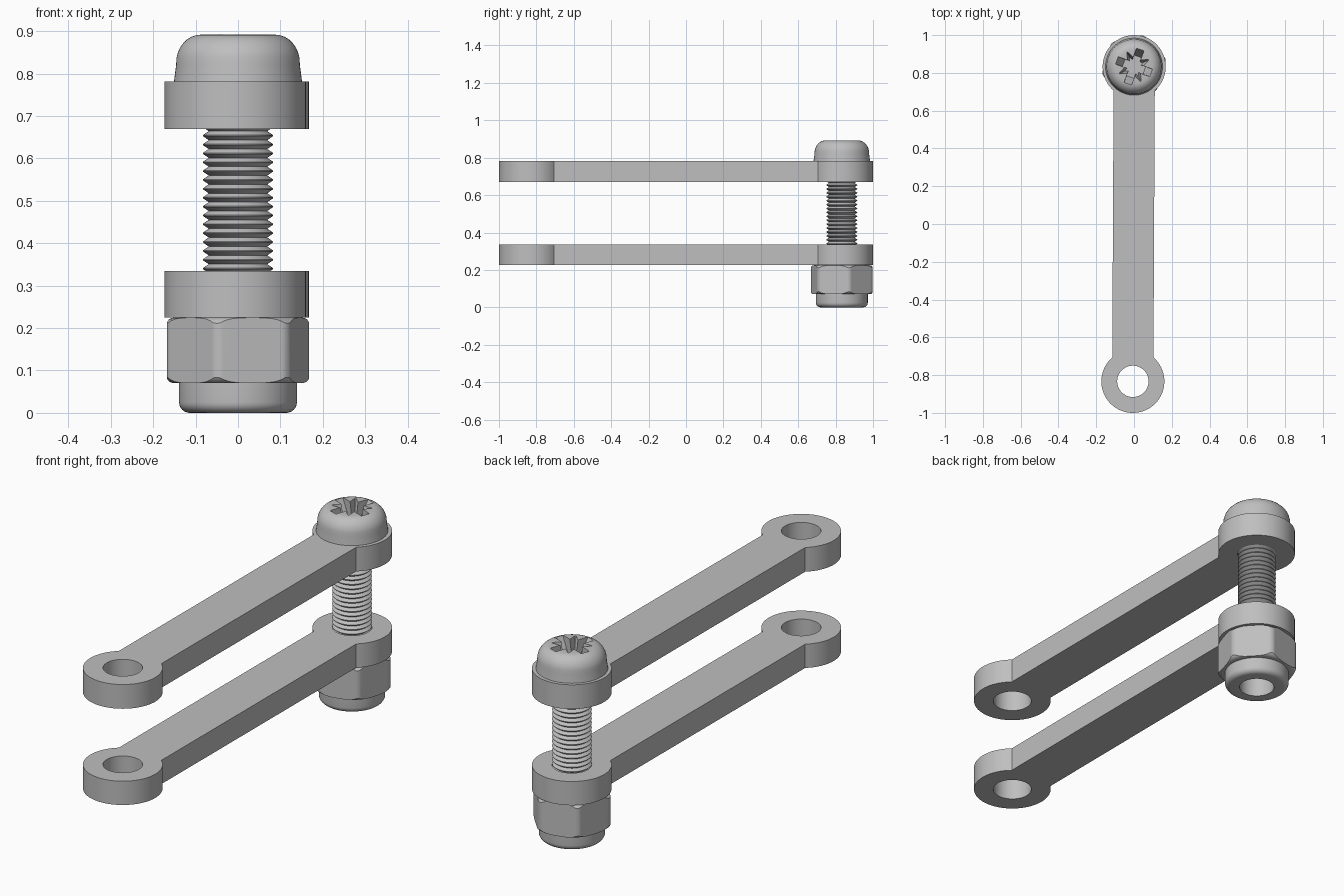
import bpy, bmesh
from math import sin, cos, pi, radians, sqrt, atan2, asin

cube = bpy.data.objects.get("Cube")
if cube:
    bpy.data.objects.remove(cube)

grey = bpy.data.materials.new("plain_grey")
grey.use_nodes = True
COLOUR = (0.52, 0.52, 0.52, 1)
grey.diffuse_color = COLOUR
grey.node_tree.nodes["Principled BSDF"].inputs["Base Color"].default_value = COLOUR

END_Y = 0.833      # distance of the eyelets from the centre
SCREW = (0, END_Y)


def finish(name, bm):
    """Turn a bmesh into a named object."""
    bmesh.ops.recalc_face_normals(bm, faces=bm.faces)
    mesh = bpy.data.meshes.new(name)
    bm.to_mesh(mesh)
    bm.free()
    mesh.materials.append(grey)
    obj = bpy.data.objects.new(name, mesh)
    bpy.context.collection.objects.link(obj)
    return obj


def lathe(name, profile, at=SCREW, steps=64, closed=False):
    """Spin a (radius, z) profile round a vertical axis."""
    bm = bmesh.new()
    verts = [bm.verts.new((at[0] + r, at[1], z)) for r, z in profile]
    edges = [bm.edges.new(pair) for pair in zip(verts, verts[1:])]
    if closed:
        edges.append(bm.edges.new((verts[-1], verts[0])))
    bmesh.ops.spin(bm, geom=verts + edges, cent=(*at, 0), axis=(0, 0, 1),
                   angle=2 * pi, steps=steps)
    bmesh.ops.remove_doubles(bm, verts=bm.verts, dist=1e-5)
    return finish(name, bm)


def loft(name, low, high, z0, z1):
    """Solid between two matching outlines."""
    bm = bmesh.new()
    a = [bm.verts.new((x, y, z0)) for x, y in low]
    b = [bm.verts.new((x, y, z1)) for x, y in high]
    bm.faces.new(a)
    bm.faces.new(b)
    for i in range(len(a)):
        j = (i + 1) % len(a)
        bm.faces.new((a[i], a[j], b[j], b[i]))
    return finish(name, bm)


def bake(obj):
    """Replace the mesh by its modified result."""
    graph = bpy.context.evaluated_depsgraph_get()
    mesh = bpy.data.meshes.new_from_object(obj.evaluated_get(graph))
    obj.modifiers.clear()
    obj.data = mesh


def carve(obj, cutter, operation="DIFFERENCE"):
    mod = obj.modifiers.new("carve", "BOOLEAN")
    mod.operation = operation
    mod.solver = "EXACT"
    mod.object = cutter
    bake(obj)
    bpy.data.objects.remove(cutter)


def smooth(obj, angle=30):
    obj.data.shade_smooth()
    obj.data.set_sharp_from_angle(angle=radians(angle))


def cylinder(radius, z0, z1, at=SCREW):
    return lathe("cutter", [(0, z0), (radius, z0), (radius, z1), (0, z1)], at)


# Link bars: two eyelets joined by a narrower strip, leaning very slightly
EYE_R, HOLE_R, HALF_W = 0.167, 0.083, 0.109
EYES = [(0.001, END_Y, 1), (-0.006, -END_Y, -1)]


def link_bar(name, z0, z1):
    neck = asin(HALF_W / EYE_R)
    outline = []
    for x, y, side in EYES:
        start = -pi / 2 + neck
        sweep = 2 * pi - 2 * neck
        for i in range(49):
            t = start + sweep * i / 48
            outline.append((x + side * EYE_R * cos(t), y + side * EYE_R * sin(t)))
    bar = loft(name, outline, outline, z0, z1)
    for x, y, _ in EYES:
        carve(bar, cylinder(HOLE_R, z0 - 0.1, z1 + 0.1, (x, y)))
    smooth(bar)


link_bar("lower_link_bar", 0.225, 0.335)
link_bar("upper_link_bar", 0.67, 0.782)

# Threaded shaft with V-shaped ridges
PITCH, BOTTOM, TURNS = 0.0209, 0.1, 33
shaft = [(0, BOTTOM)]
for k in range(TURNS):
    z = BOTTOM + k * PITCH
    shaft += [(0.069, z), (0.083, z + PITCH * 0.45), (0.083, z + PITCH * 0.55)]
top = BOTTOM + TURNS * PITCH
shaft += [(0.069, top), (0, top)]
smooth(lathe("threaded_shaft", shaft, steps=48))

# Domed screw head
head_profile = [(0, 0.782), (0.151, 0.782), (0.146, 0.82)]
for i in range(1, 9):
    t = pi / 2 * i / 8
    head_profile.append((0.088 + 0.058 * cos(t), 0.825 + 0.067 * sin(t)))
head_profile.append((0, 0.892))
head = lathe("screw_head", head_profile)


# Driver recess: a cross with sloping ends and four thin spikes between
def recess(half_len, half_wid, tip_wid, angle):
    pts = [(half_len, -tip_wid), (half_len, tip_wid), (0, half_wid),
           (-half_len, tip_wid), (-half_len, -tip_wid), (0, -half_wid)]
    c, s = cos(angle), sin(angle)
    return [(SCREW[0] + c * x - s * y, SCREW[1] + s * x + c * y) for x, y in pts]


for k in range(4):
    angle = radians(70 + 45 * k)
    if k % 2 == 0:
        low, high = recess(0.058, 0.02, 0.02, angle), recess(0.1, 0.021, 0.021, angle)
        floor = 0.822 + k * 0.0005
    else:
        low, high = recess(0.052, 0.028, 0.001, angle), recess(0.088, 0.036, 0.002, angle)
        floor = 0.824 + k * 0.0005
    carve(head, loft("cutter", low, high, floor, 0.897))
smooth(head)

# Hexagonal nut: softened prism, corners turned to a barrel, then bored
hexagon = [(SCREW[0] + 0.176 * cos(radians(13 + 60 * k)),
            SCREW[1] + 0.176 * sin(radians(13 + 60 * k))) for k in range(6)]
nut = loft("hex_nut", hexagon, hexagon, 0.06, 0.235)
bm = bmesh.new()
bm.from_mesh(nut.data)
upright = [e for e in bm.edges if abs(e.verts[0].co.z - e.verts[1].co.z) > 0.1]
bmesh.ops.bevel(bm, geom=upright, offset=0.016, segments=4, profile=0.5,
                affect="EDGES")
bm.to_mesh(nut.data)
bm.free()

N0, N1, ROUND = 0.07, 0.225, 0.028
arc = [(0.149 + 0.026 * sin(pi / 2 * i / 6), ROUND * (1 - cos(pi / 2 * i / 6)))
       for i in range(7)]
barrel = [(0, N0)] + [(r, N0 + h) for r, h in arc]
barrel += [(r, N1 - h) for r, h in reversed(arc)] + [(0, N1)]
carve(nut, lathe("cutter", barrel, steps=96), "INTERSECT")
carve(nut, cylinder(0.075, 0, 0.3))
smooth(nut)

# Rounded locking collar under the nut
collar = [(0.075, 0.085), (0.075, 0)]
for i in range(7):
    t = pi / 2 * i / 6
    collar.append((0.114 + 0.025 * sin(t), 0.025 * (1 - cos(t))))
collar.append((0.139, 0.085))
smooth(lathe("nut_collar", collar, closed=True))
